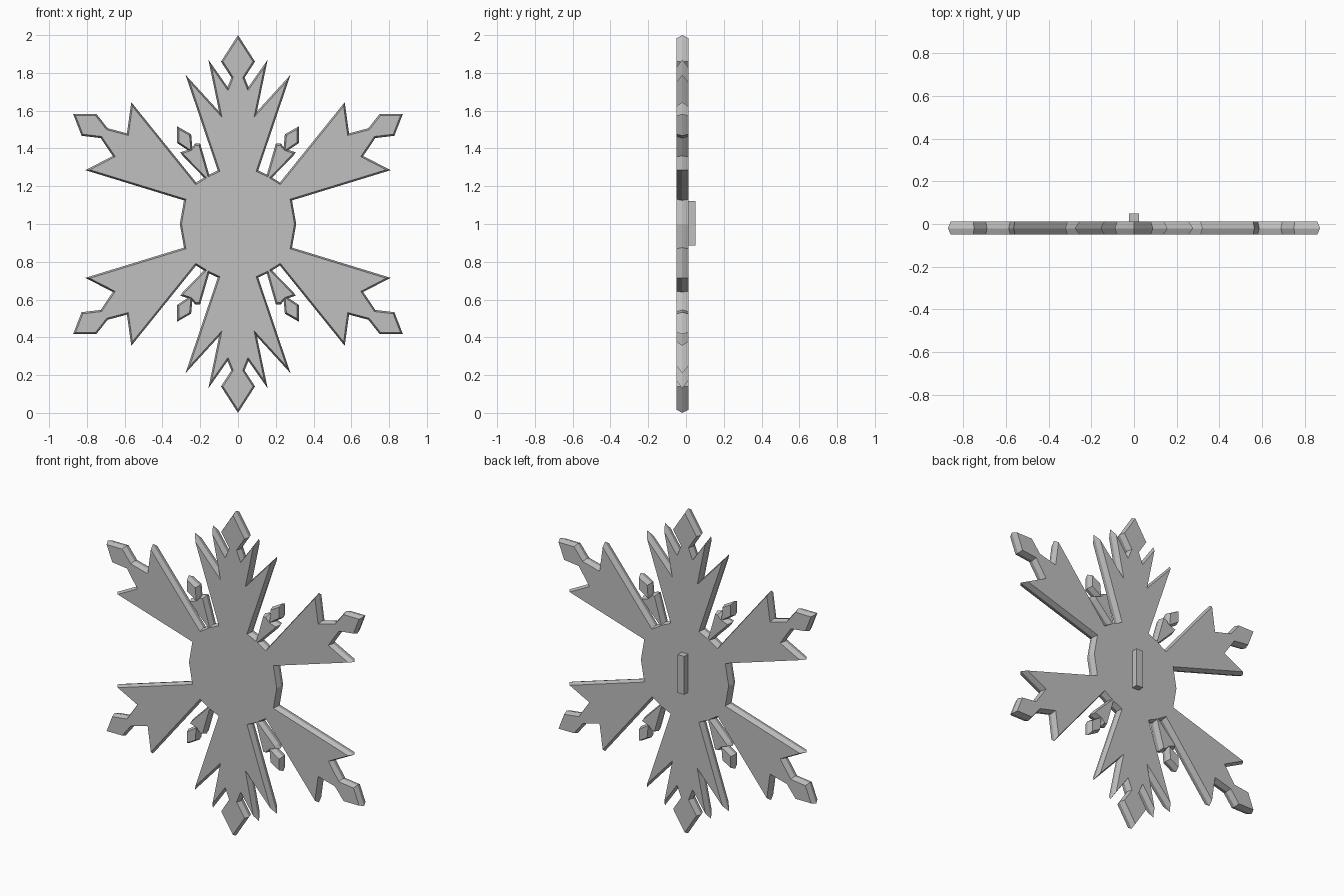
import bpy
import bmesh
from mathutils import Vector

cube = bpy.data.objects.get("Cube")
if cube:
    bpy.data.objects.remove(cube, do_unlink=True)

FRONT, RIDGE, BACK = -0.05, -0.02, 0.012
EDGE_INSET = 0.009

grey = bpy.data.materials.new("flat grey")
grey.use_nodes = True
colour = (0.53, 0.53, 0.53, 1)
grey.diffuse_color = colour
grey.node_tree.nodes["Principled BSDF"].inputs["Base Color"].default_value = colour

# One quarter of the outline, clockwise from the top tip, relative to the hub
top_arm = [(0, 1), (.09, .86), (.035, .775), (.055, .725), (.157, .87),
           (.1, .595), (.278, .79), (.107, .283)]
small_branch = [(.153, .262), (.2, .425), (.227, .425), (.242, .408),
                (.248, .475), (.322, .517), (.322, .428), (.268, .392),
                (.305, .38), (.29, .357), (.18, .246)]
side_arm = [(.222, .22), (.565, .645), (.588, .48), (.69, .507), (.75, .583),
            (.873, .583), (.828, .467), (.727, .455), (.663, .36), (.808, .285),
            (.286, .125), (.308, 0)]
quarter = top_arm + small_branch + side_arm

# Mirror the quarter down, then the half across to the other side
half = quarter + [(x, -z) for x, z in reversed(quarter[:-1])]
outline = [Vector(p) for p in half + [(-x, z) for x, z in reversed(half[1:-1])]]


def inset(points, distance):
    """Move every edge of a clockwise outline inward with mitred corners."""
    result = []
    for i, p in enumerate(points):
        a = (p - points[i - 1]).normalized()
        b = (points[(i + 1) % len(points)] - p).normalized()
        na, nb = Vector((a.y, -a.x)), Vector((b.y, -b.x))
        result.append(p + (na + nb) * (distance / (1 + na.dot(nb))))
    return result


def finish(name, bm):
    bmesh.ops.recalc_face_normals(bm, faces=bm.faces)
    mesh = bpy.data.meshes.new(name)
    bm.to_mesh(mesh)
    bm.free()
    mesh.materials.append(grey)
    obj = bpy.data.objects.new(name, mesh)
    bpy.context.collection.objects.link(obj)


# Snowflake plate: two flat faces joined by walls that meet in a ridge
bm = bmesh.new()
small = inset(outline, EDGE_INSET)
rings = []
for points, y in ((small, FRONT), (outline, RIDGE), (small, BACK)):
    rings.append([bm.verts.new((p.x, y, p.y + 1)) for p in points])
count = len(outline)
for lower, upper in zip(rings, rings[1:]):
    for i in range(count):
        j = (i + 1) % count
        bm.faces.new((lower[i], lower[j], upper[j], upper[i]))
caps = [bm.faces.new(rings[0]), bm.faces.new(reversed(rings[-1]))]
bm.normal_update()
bmesh.ops.triangulate(bm, faces=caps, ngon_method='EAR_CLIP')
finish("snowflake_plate", bm)

# Upright mounting bar on the back
bm = bmesh.new()
bmesh.ops.create_cube(bm, size=1)
bmesh.ops.scale(bm, vec=(0.045, 0.045, 0.236), verts=bm.verts)
bmesh.ops.translate(bm, vec=(0, 0.0275, 1.003), verts=bm.verts)
finish("back_bar", bm)
